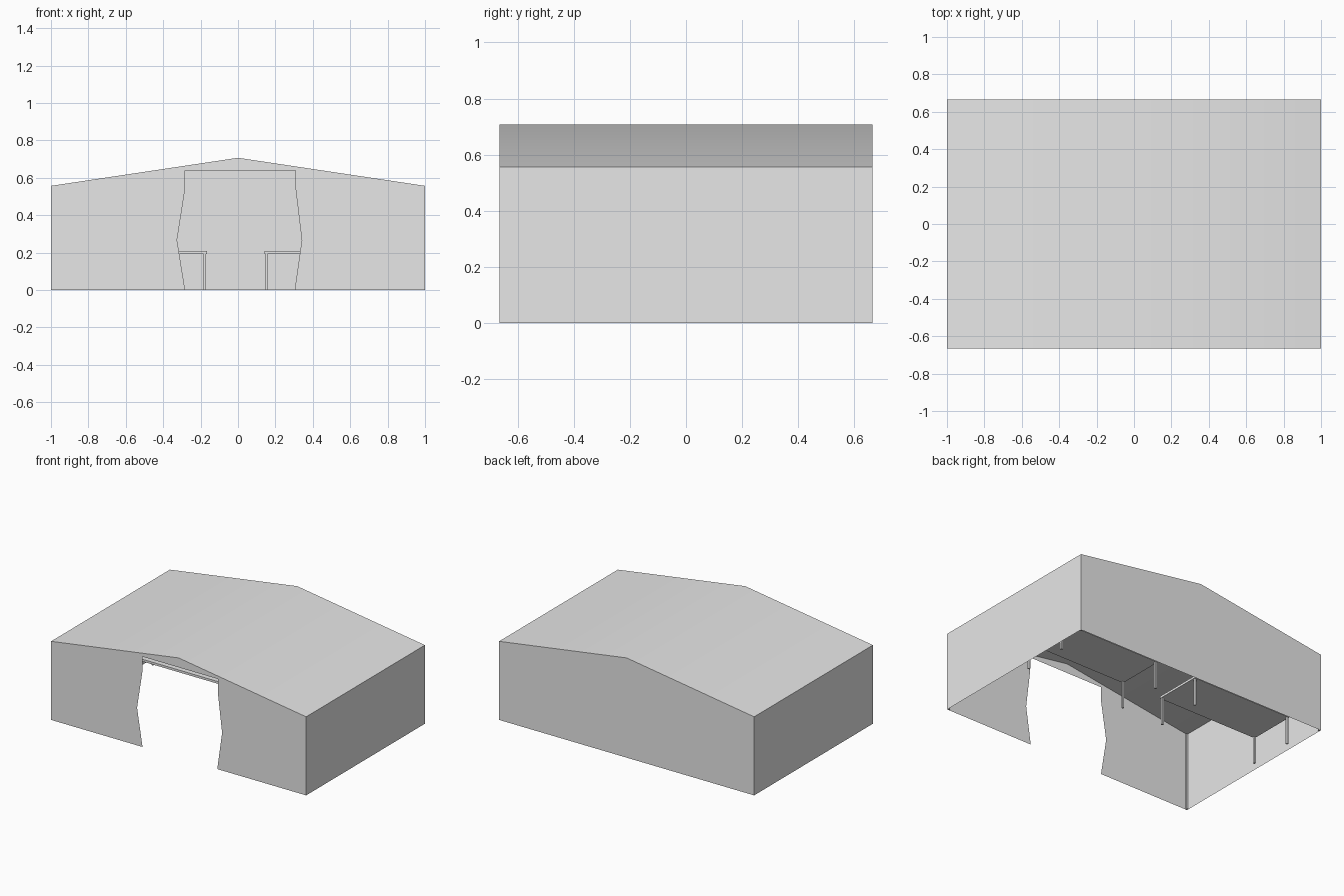
import bpy
import bmesh
import math
from mathutils import Matrix

cube = bpy.data.objects.get("Cube")
if cube:
    bpy.data.objects.remove(cube, do_unlink=True)

GREY = (0.8, 0.8, 0.8, 1)
grey = bpy.data.materials.new("plain_grey")
grey.use_nodes = True
grey.diffuse_color = GREY
shader = next(n for n in grey.node_tree.nodes if n.type == "BSDF_PRINCIPLED")
shader.inputs["Base Color"].default_value = GREY

HALF_X, HALF_Y, EAVE, RIDGE = 1.0, 0.665, 0.557, 0.707


def finish(name, bm):
    mesh = bpy.data.meshes.new(name)
    bm.to_mesh(mesh)
    bm.free()
    obj = bpy.data.objects.new(name, mesh)
    bpy.context.collection.objects.link(obj)
    mesh.materials.append(grey)
    return obj


def sheet(name, *polygons):
    """Thin canvas sheet made of one or more joined polygons."""
    bm = bmesh.new()
    for points in polygons:
        bm.faces.new([bm.verts.new(p) for p in points])
    bmesh.ops.remove_doubles(bm, verts=bm.verts, dist=0.0001)
    return finish(name, bm)


def box(name, low, high):
    bm = bmesh.new()
    size = [h - l for l, h in zip(low, high)]
    centre = [(h + l) / 2 for l, h in zip(low, high)]
    bmesh.ops.create_cube(bm, size=1, matrix=Matrix.Translation(centre) @ Matrix.Diagonal((*size, 1)))
    return finish(name, bm)


# Roof: two shallow slopes blended over the ridge
def slope(side):
    pts = [(0, -HALF_Y, RIDGE), (side * HALF_X, -HALF_Y, EAVE),
           (side * HALF_X, HALF_Y, EAVE), (0, HALF_Y, RIDGE)]
    return pts if side > 0 else pts[::-1]


roof = sheet("roof", slope(1), slope(-1))
bpy.ops.object.select_all(action="DESELECT")
roof.select_set(True)
bpy.context.view_layer.objects.active = roof
bpy.ops.object.shade_smooth_by_angle(angle=math.radians(30))

# Gable walls: the front one has a doorway with drawn-back flaps
gable = [(HALF_X, 0), (HALF_X, EAVE), (0, RIDGE), (-HALF_X, EAVE), (-HALF_X, 0)]
doorway = [(-0.283, 0), (-0.326, 0.267), (-0.283, 0.54), (-0.283, 0.64),
           (0.308, 0.64), (0.308, 0.54), (0.341, 0.267), (0.303, 0)]
sheet("front_wall", [(x, -HALF_Y, z) for x, z in gable + doorway])
sheet("back_wall", [(x, HALF_Y, z) for x, z in reversed(gable)])

# Side walls and corner posts
for side, label in ((1, "left"), (-1, "right")):
    x = side * HALF_X
    wall = [(x, -HALF_Y, 0), (x, HALF_Y, 0), (x, HALF_Y, EAVE), (x, -HALF_Y, EAVE)]
    sheet(label + "_wall", wall if side > 0 else wall[::-1])
    for end, where in ((-1, "front"), (1, "back")):
        px, py = side * (HALF_X - 0.008), end * (HALF_Y - 0.008)
        box(f"{where}_{label}_post", (px - 0.006, py - 0.006, 0), (px + 0.006, py + 0.006, EAVE - 0.004))

# Two long tables, one on each side of the aisle
LEG = 0.013
for label, x0, x1 in (("left", 0.142, 0.945), ("right", -0.955, -0.167)):
    y0, y1, inset = 0.06, 0.405, 0.004
    box(label + "_table_top", (x0, y0, 0.193), (x1, y1, 0.209))
    for i, lx in enumerate((x0 + inset, x1 - inset - LEG)):
        for j, ly in enumerate((y0 + inset, y1 - inset - LEG)):
            box(f"{label}_table_leg_{i}{j}", (lx, ly, 0), (lx + LEG, ly + LEG, 0.193))
